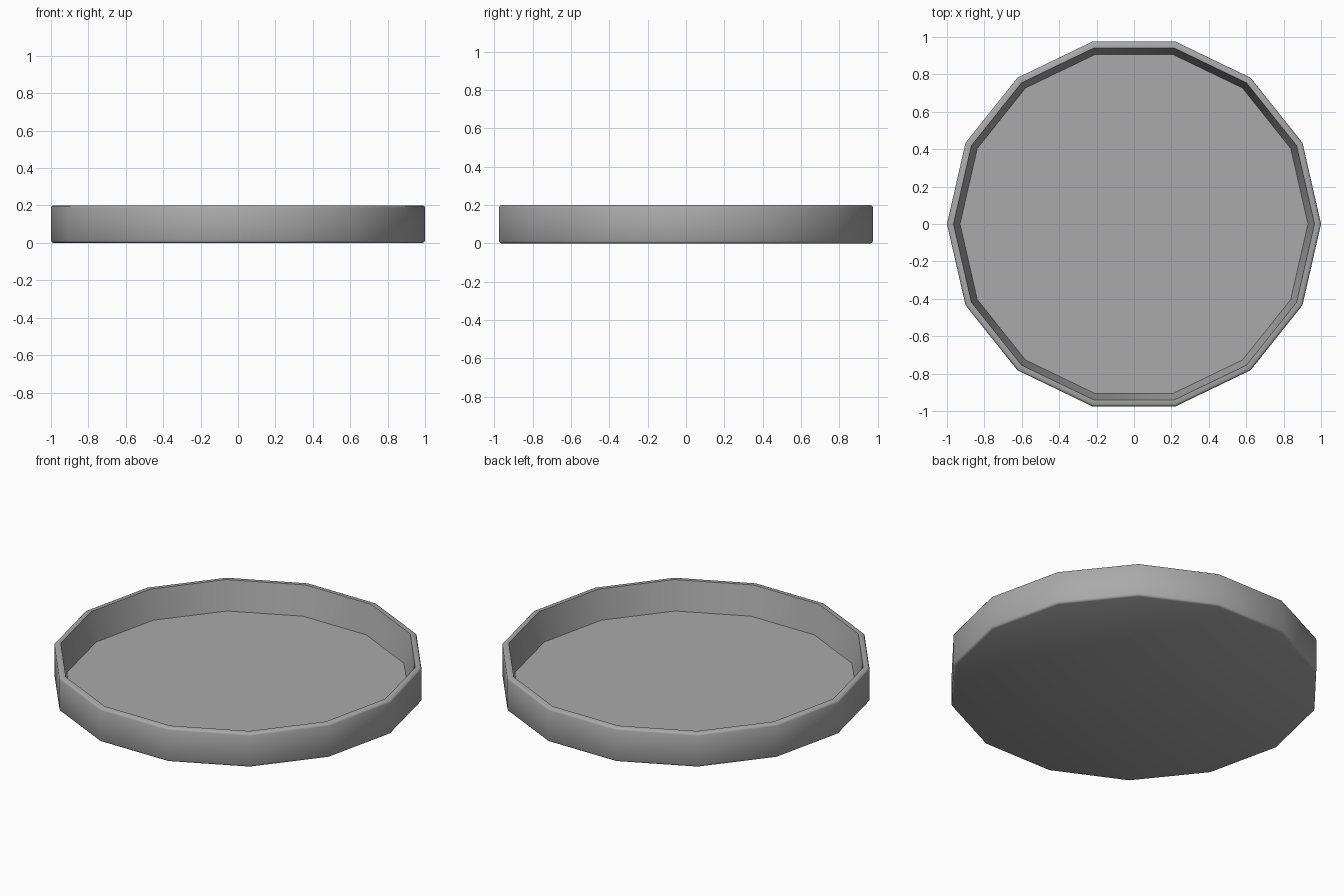
import bpy
import bmesh
from math import cos, sin, tau

SIDES = 14

cube = bpy.data.objects.get("Cube")
if cube:
    bpy.data.objects.remove(cube, do_unlink=True)


def make_material(name, colour):
    mat = bpy.data.materials.new(name)
    mat.use_nodes = True
    mat.diffuse_color = colour
    mat.node_tree.nodes["Principled BSDF"].inputs["Base Color"].default_value = colour
    return mat


def lathe(name, profile, mat):
    """Spin a (radius, height) profile and cap both ends."""
    bm = bmesh.new()
    rings = [[bm.verts.new((r * cos(tau * i / SIDES), r * sin(tau * i / SIDES), z))
              for i in range(SIDES)] for r, z in profile]
    for low, high in zip(rings, rings[1:]):
        for i in range(SIDES):
            j = (i + 1) % SIDES
            bm.faces.new((low[i], low[j], high[j], high[i]))
    bm.faces.new(rings[0][::-1])
    bm.faces.new(rings[-1])
    bmesh.ops.recalc_face_normals(bm, faces=bm.faces)
    mesh = bpy.data.meshes.new(name)
    bm.to_mesh(mesh)
    bm.free()
    mesh.materials.append(mat)
    obj = bpy.data.objects.new(name, mesh)
    bpy.context.collection.objects.link(obj)
    return obj


# Shallow tray: eased outer edges, crisp lip, tapered inner wall, flat floor
grey = make_material("plain grey", (0.4, 0.4, 0.4, 1))
profile = [(0.988, 0), (0.996, 0.004), (1, 0.012),
           (1, 0.188), (0.996, 0.196), (0.988, 0.2),
           (0.965, 0.2), (0.93, 0.03)]
tray = lathe("round_tray", profile, grey)

bpy.ops.object.select_all(action="DESELECT")
tray.select_set(True)
bpy.context.view_layer.objects.active = tray
bpy.ops.object.shade_smooth_by_angle(angle=0.7)
